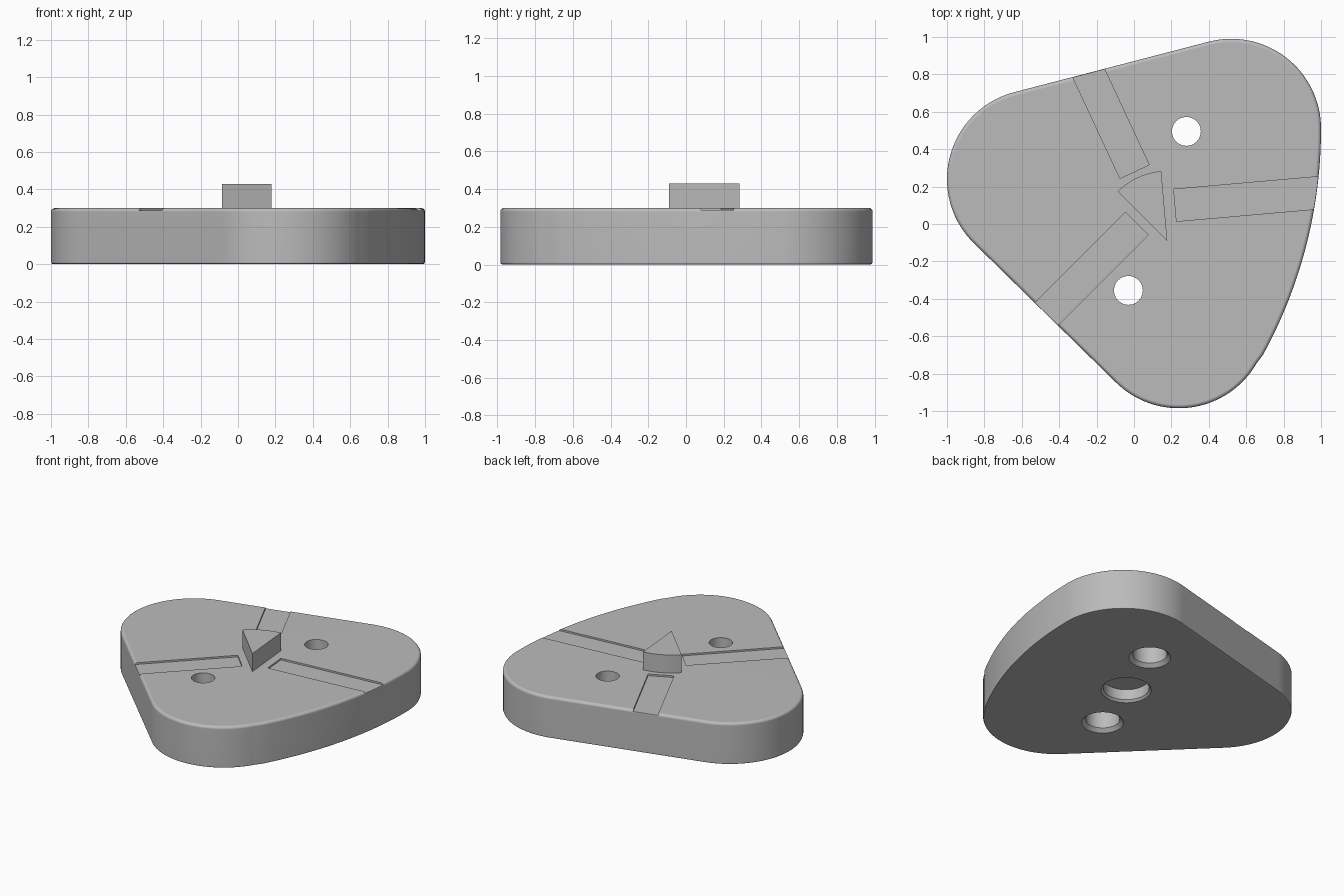
import bpy, bmesh, math
from mathutils import Vector, Matrix

if "Cube" in bpy.data.objects:
    bpy.data.objects.remove(bpy.data.objects["Cube"])

HEIGHT = 0.30
CORNER = 0.48
GROOVE_DEPTH = 0.012

grey = bpy.data.materials.new("light_grey")
grey.use_nodes = True
grey.diffuse_color = (0.5, 0.5, 0.5, 1)
grey.node_tree.nodes["Principled BSDF"].inputs["Base Color"].default_value = (0.5, 0.5, 0.5, 1)


def arc(center, radius, start, end, steps):
    """Points along an arc, angles in degrees."""
    angles = [math.radians(start + (end - start) * i / steps) for i in range(steps + 1)]
    return [Vector((center[0] + radius * math.cos(a), center[1] + radius * math.sin(a)))
            for a in angles]


def make_object(name, bm):
    bmesh.ops.recalc_face_normals(bm, faces=bm.faces)
    mesh = bpy.data.meshes.new(name)
    bm.to_mesh(mesh)
    bm.free()
    mesh.materials.append(grey)
    obj = bpy.data.objects.new(name, mesh)
    bpy.context.collection.objects.link(obj)
    return obj


def prism(points, bottom, top):
    """Extrude a flat outline between two heights."""
    bm = bmesh.new()
    face = bm.faces.new([bm.verts.new((p.x, p.y, bottom)) for p in points])
    moved = bmesh.ops.extrude_face_region(bm, geom=[face])["geom"]
    verts = [g for g in moved if isinstance(g, bmesh.types.BMVert)]
    bmesh.ops.translate(bm, verts=verts, vec=(0, 0, top - bottom))
    return bm


def round_rim(bm, z, radius, segments):
    edges = [e for e in bm.edges if all(abs(v.co.z - z) < 1e-5 for v in e.verts)]
    bmesh.ops.bevel(bm, geom=edges, offset=radius, segments=segments,
                    profile=0.5, affect='EDGES')


def lathe(profile, center, steps=48):
    """Closed round solid from (radius, z) rings."""
    bm = bmesh.new()
    rings = [[bm.verts.new((p.x, p.y, z)) for p in arc(center, r, 0, 360, steps)[:-1]]
             for r, z in profile]
    for low, high in zip(rings, rings[1:]):
        for i in range(steps):
            j = (i + 1) % steps
            bm.faces.new((low[i], low[j], high[j], high[i]))
    bm.faces.new(rings[0])
    bm.faces.new(rings[-1])
    return bm


def cut(target, bm):
    """Subtract a temporary solid from the target."""
    cutter = make_object("cutter", bm)
    cutter.hide_render = True
    mod = target.modifiers.new("cut", 'BOOLEAN')
    mod.operation = 'DIFFERENCE'
    mod.solver = 'EXACT'
    mod.object = cutter
    bpy.context.view_layer.objects.active = target
    bpy.ops.object.modifier_apply(modifier=mod.name)
    bpy.data.objects.remove(cutter)


def shade(obj):
    bpy.ops.object.select_all(action='DESELECT')
    obj.select_set(True)
    bpy.context.view_layer.objects.active = obj
    bpy.ops.object.shade_smooth_by_angle(angle=math.radians(30))
    mod = obj.modifiers.new("even_shading", 'WEIGHTED_NORMAL')
    mod.keep_sharp = True


# Base plate: three round corners, two straight sides and one bowed side
left, back, front = Vector((-0.52, 0.24)), Vector((0.52, 0.51)), Vector((0.24, -0.505))
bow = (back - front).length / 2 / math.sin(math.radians(15))
bow_center = back - Vector((bow, 0))
outline = (arc(back, CORNER, 0, 105, 32) + arc(left, CORNER, 105, 225, 36)
           + arc(front, CORNER, 225, 330, 32)
           + arc(bow_center, bow + CORNER, -30, 0, 24)[1:-1])
bm = prism(outline, 0, HEIGHT)
round_rim(bm, HEIGHT, 0.02, 4)
round_rim(bm, 0, 0.012, 2)
base = make_object("base_plate", bm)

# Two stepped screw holes and a blind round pocket underneath
for hole in ((0.28, 0.495), (-0.03, -0.355)):
    cut(base, lathe([(0.147, -0.01), (0.112, 0.025), (0.112, 0.16),
                     (0.077, 0.16), (0.077, HEIGHT + 0.1)], hole))
cut(base, lathe([(0.175, -0.01), (0.15, 0.015), (0.15, 0.09)], (0.125, 0.07)))

# Shallow grooves running from near the middle out past the rim
for start, degrees in (((0.015, 0.002), 225), ((0.003, 0.28), 115), ((0.22, 0.10), 5)):
    turn = Matrix.Rotation(math.radians(degrees), 2)
    corners = [Vector(start) + turn @ Vector(c)
               for c in ((0, -0.086), (1.2, -0.086), (1.2, 0.086), (0, 0.086))]
    cut(base, prism(corners, HEIGHT - GROOVE_DEPTH, HEIGHT + 0.1))
shade(base)

# Wedge pin with a curved back
tip = Vector((0.178, -0.09))
pin = make_object("wedge_pin", prism([tip] + arc(tip, 0.374, 95, 135, 12), HEIGHT - 0.005, 0.43))
shade(pin)
